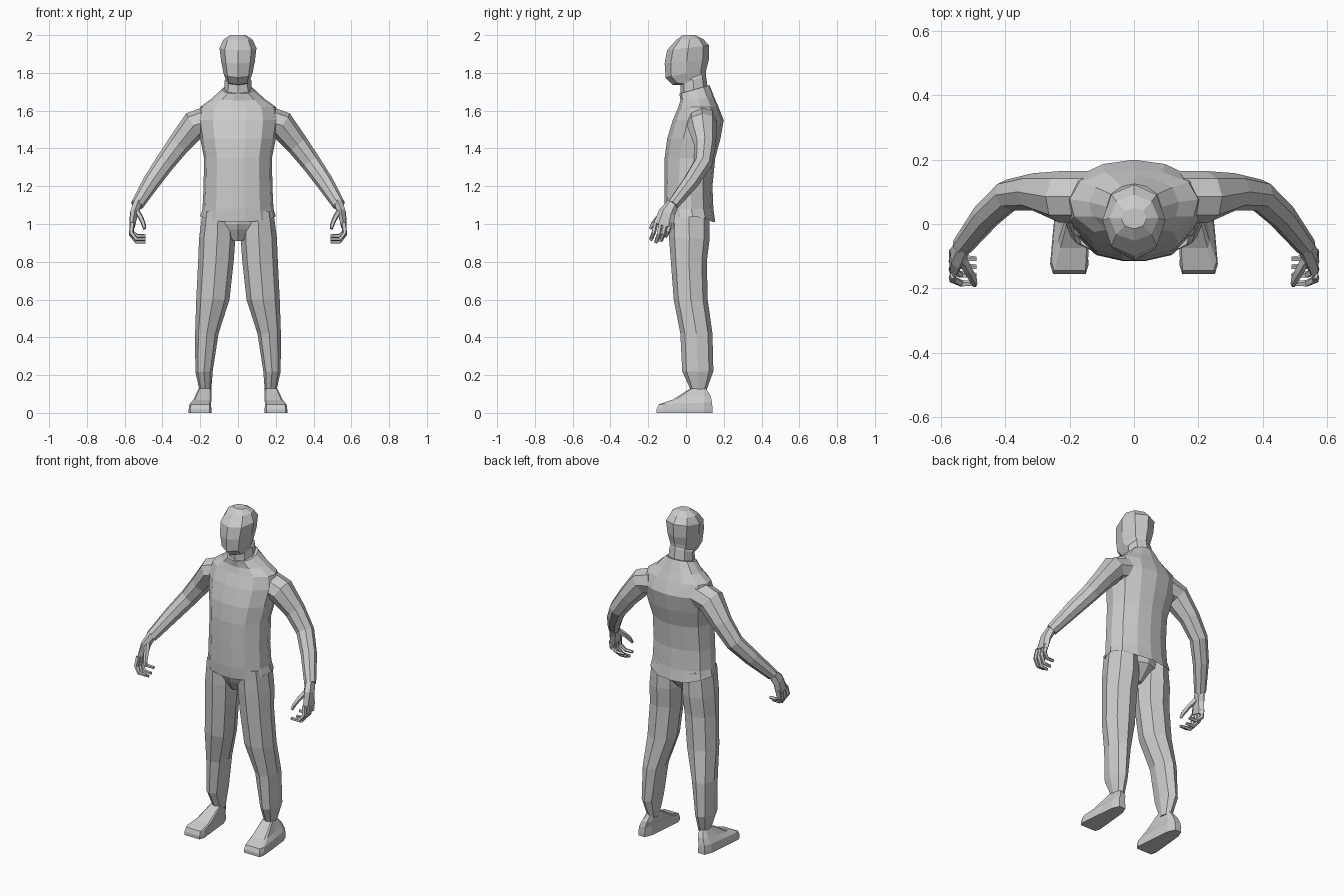
import bpy, bmesh, math
from mathutils import Vector

cube = bpy.data.objects.get("Cube")
if cube:
    bpy.data.objects.remove(cube)

grey = bpy.data.materials.new("plain_grey")
grey.use_nodes = True
colour = (0.6, 0.6, 0.6, 1)
grey.diffuse_color = colour
grey.node_tree.nodes["Principled BSDF"].inputs["Base Color"].default_value = colour

# Half cross-sections from front to back, in units of half width and half depth
OCTAGON = [(0, -1), (.72, -.72), (1, 0), (.72, .72), (0, 1)]
CHEST = [(.19, -1), (.62, -.86), (.93, -.4), (1, .1), (.85, .6), (.45, .9), (0, 1)]
SHOE = [(.85, -1), (1, -.8), (.85, -.1), (.65, .7), (.35, 1)]


def full_section(half):
    return half + [(-u, v) for u, v in reversed(half) if u]


def loft(name, rings, mirrored=False):
    """Skin a list of equally long point rings and cap both ends."""
    bm = bmesh.new()
    loops = [[bm.verts.new(p) for p in ring] for ring in rings]
    for a, b in zip(loops, loops[1:]):
        for i in range(len(a)):
            j = (i + 1) % len(a)
            bm.faces.new((a[i], a[j], b[j], b[i]))
    bm.faces.new(loops[0])
    bm.faces.new(loops[-1])
    bmesh.ops.recalc_face_normals(bm, faces=bm.faces)
    mesh = bpy.data.meshes.new(name)
    bm.to_mesh(mesh)
    bm.free()
    mesh.materials.append(grey)
    obj = bpy.data.objects.new(name, mesh)
    bpy.context.collection.objects.link(obj)
    if mirrored:
        obj.modifiers.new("other_side", 'MIRROR')
    return obj


def stack(half, rows, centre=None):
    """Rings from rows: front height, back height, centre x, half width, front y, back y."""
    rings = []
    for zf, zb, cx, w, front, back in rows:
        mid, depth = (front + back) / 2, (back - front) / 2
        rings.append([Vector((cx + u * w, mid + v * depth, zf + (zb - zf) * (v + 1) / 2))
                      for u, v in full_section(half)])
    return rings


def tube(stations, sides=8):
    """Rings across a path of stations: centre, radius along y, radius across."""
    points = [Vector(s[0]) for s in stations]
    rings = []
    for i, (_, ry, rx) in enumerate(stations):
        along = (points[min(i + 1, len(points) - 1)] - points[max(i - 1, 0)]).normalized()
        side = Vector((0, 1, 0))
        side = (side - along * side.dot(along)).normalized()
        across = along.cross(side)
        ring = []
        for k in range(sides):
            a = math.tau * k / sides
            ring.append(points[i] + side * ry * math.cos(a) + across * rx * math.sin(a))
        rings.append(ring)
    return rings


# Jacket, with a hollow hem raised at the hips
jacket = stack(CHEST, [
    (1.06, 1.06, 0, .175, -.09, .12),
    (1.01, 1.01, 0, .2, -.11, .155),
    (1.08, 1.08, 0, .188, -.115, .145),
    (1.2, 1.2, 0, .182, -.115, .14),
    (1.35, 1.35, 0, .18, -.113, .155),
    (1.45, 1.45, 0, .2, -.1, .182),
    (1.55, 1.55, 0, .215, -.07, .2),
    (1.62, 1.62, 0, .2, -.04, .172),
    (1.655, 1.67, 0, .14, -.03, .15),
    (1.69, 1.735, 0, .085, -.035, .125),
])
for p in jacket[1]:
    p.z += .03 * max(0, abs(p.x) - .1) / .1
loft("jacket", jacket)

# Head and neck
loft("head_and_neck", stack(OCTAGON, [
    (1.66, 1.72, 0, .075, -.03, .115),
    (1.735, 1.79, 0, .07, -.03, .105),
    (1.737, 1.8, 0, .066, -.07, .105),
    (1.775, 1.82, 0, .077, -.108, .108),
    (1.85, 1.87, 0, .089, -.113, .121),
    (1.92, 1.945, 0, .098, -.1, .123),
    (1.975, 1.98, 0, .076, -.052, .09),
    (2, 2, 0, .04, -.015, .05),
]))

# Pelvis
loft("pelvis", stack(OCTAGON, [
    (.91, .92, 0, .035, -.05, .05),
    (.97, .97, 0, .085, -.085, .1),
    (1, 1, 0, .13, -.095, .125),
    (1.08, 1.08, 0, .165, -.1, .125),
]))

# Trouser legs
loft("leg", stack(OCTAGON, [
    (1.07, 1.07, .105, .082, -.095, .125),
    (.93, .92, .11, .096, -.09, .125),
    (.8, .8, .117, .094, -.08, .11),
    (.6, .6, .133, .088, -.065, .115),
    (.42, .42, .165, .062, -.03, .14),
    (.22, .22, .18, .046, -.02, .145),
    (.11, .11, .172, .03, .03, .105),
]), mirrored=True)

# Feet
loft("foot", stack(SHOE, [
    (.13, .13, .175, .033, .025, .105),
    (.068, .09, .188, .048, -.075, .13),
    (.045, .055, .2, .057, -.145, .138),
    (.02, .02, .201, .06, -.155, .14),
    (0, 0, .201, .06, -.155, .14),
]), mirrored=True)

# Arms from shoulder to wrist
loft("arm", tube([
    ((.14, .085, 1.55), .08, .08),
    ((.23, .085, 1.525), .08, .075),
    ((.315, .1, 1.42), .058, .06),
    ((.39, .09, 1.32), .05, .052),
    ((.46, .025, 1.22), .044, .046),
    ((.535, -.07, 1.1), .032, .034),
]), mirrored=True)

# Palms
loft("palm", tube([
    ((.53, -.065, 1.115), .03, .026),
    ((.55, -.1, 1.06), .045, .024),
    ((.56, -.12, .99), .054, .017),
], sides=6), mirrored=True)

# Curled fingers, longest in the middle
for name, y, drop in (("index", -.16, .085), ("middle", -.133, .1),
                      ("ring", -.107, .092), ("little", -.082, .068)):
    loft(name + "_finger", tube([
        ((.56, y, 1.005), .013, .014),
        ((.565, y - .012, .995 - drop / 2), .012, .013),
        ((.537, y - .025, 1.005 - drop), .011, .011),
        ((.49, y - .027, 1.005 - drop), .008, .009),
    ], sides=5), mirrored=True)

# Thumbs
loft("thumb", tube([
    ((.54, -.1, 1.075), .02, .016),
    ((.515, -.145, 1.035), .016, .014),
    ((.5, -.175, 1), .013, .012),
    ((.495, -.19, .975), .008, .008),
], sides=5), mirrored=True)
